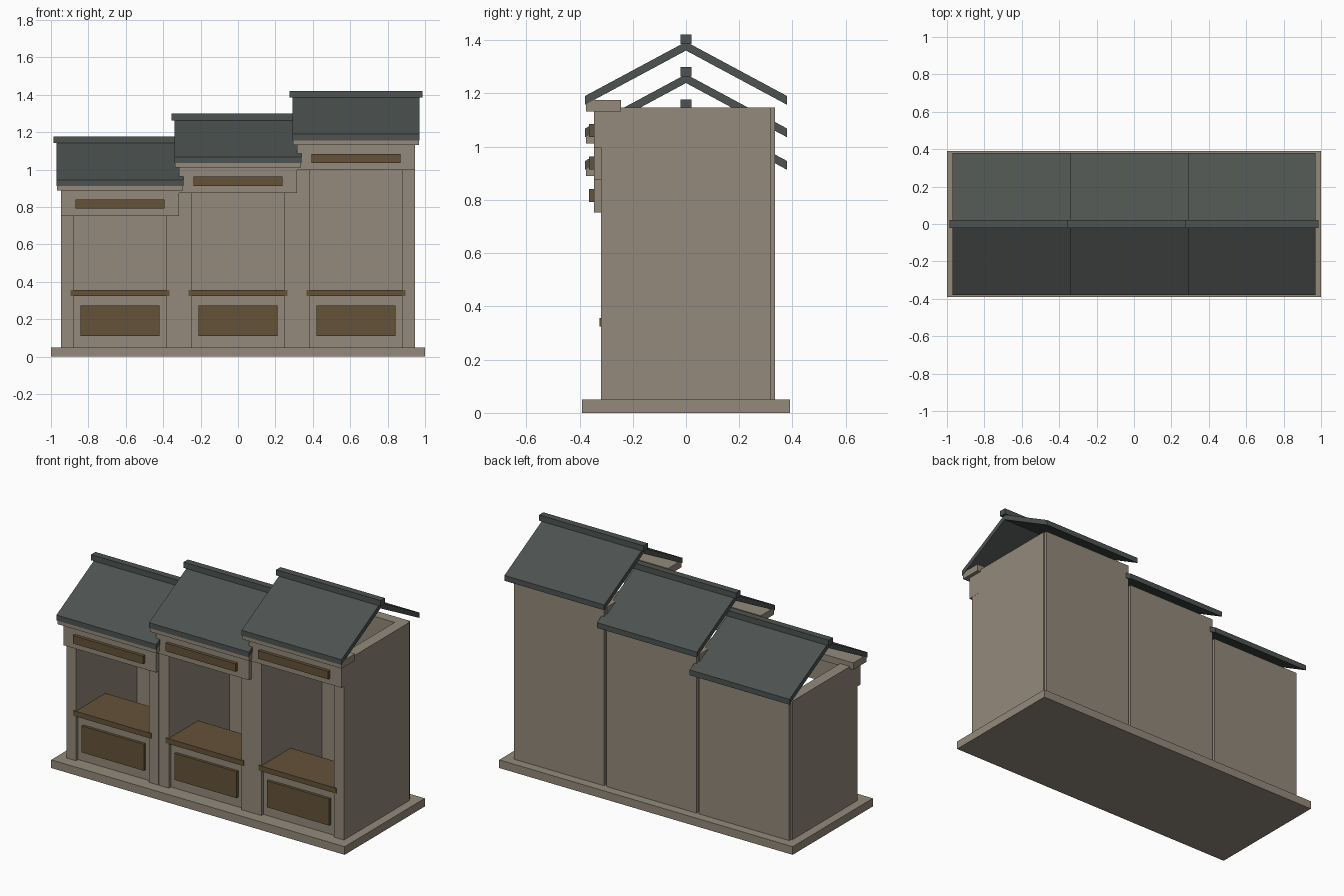
import bpy

if "Cube" in bpy.data.objects:
    bpy.data.objects.remove(bpy.data.objects["Cube"])


def material(name, rgb):
    m = bpy.data.materials.new(name)
    m.diffuse_color = (*rgb, 1)
    m.use_nodes = True
    m.node_tree.nodes["Principled BSDF"].inputs["Base Color"].default_value = m.diffuse_color
    return m


STONE = material("warm stone", (0.292, 0.252, 0.198))
WOOD = material("brown wood", (0.130, 0.085, 0.041))
SLATE = material("dark slate", (0.074, 0.086, 0.080))


def mesh(name, verts, faces, mat):
    me = bpy.data.meshes.new(name)
    me.from_pydata(verts, [], faces)
    me.materials.append(mat)
    ob = bpy.data.objects.new(name, me)
    bpy.context.collection.objects.link(ob)
    return ob


def prism(name, x0, x1, profile, mat):
    """Extrude a (y, z) profile, counter-clockwise seen from +x, along x."""
    n = len(profile)
    verts = [(x, y, z) for x in (x0, x1) for y, z in profile]
    faces = [tuple(range(n - 1, -1, -1)), tuple(range(n, 2 * n))]
    faces += [(i, (i + 1) % n, (i + 1) % n + n, i + n) for i in range(n)]
    return mesh(name, verts, faces, mat)


def box(name, x0, x1, y0, y1, z0, z1, mat):
    return prism(name, x0, x1, [(y0, z0), (y1, z0), (y1, z1), (y0, z1)], mat)


# plinth under the whole row
box("plinth", -1, 1, -0.39, 0.39, 0, 0.05, STONE)

# three stalls, each a step taller than the one to its left
for i in range(3):
    c = (i - 1) * 0.631
    h = 0.903 + 0.122 * i  # wall top

    def part(name, hw, y0, y1, z0, z1, mat):
        return box(f"{name}_{i + 1}", c - hw, c + hw, y0, y1, z0, z1, mat)

    # walls
    for side, s in (("left", -1), ("right", 1)):
        a, b = sorted((c + s * 0.2475, c + s * 0.315))
        box(f"{side}_wall_{i + 1}", a, b, -0.32, 0.317, 0.05, h, STONE)
    part("back_wall", 0.307, 0.27, 0.335, 0.05, h, STONE)

    # counter with its front panel
    part("counter_front", 0.2475, -0.30, -0.26, 0.05, 0.325, STONE)
    part("counter_panel", 0.212, -0.317, -0.30, 0.11, 0.273, WOOD)
    part("counter_top", 0.265, -0.325, -0.035, 0.325, 0.357, WOOD)

    # lintel, blank sign board and cornice
    part("lintel", 0.3155, -0.345, -0.26, h - 0.15, h - 0.012, STONE)
    part("sign_board", 0.239, -0.365, -0.345, h - 0.111, h - 0.062, WOOD)
    part("cornice", 0.338, -0.375, -0.245, h - 0.014, h + 0.028, STONE)

    # open gable roof and ridge cap
    for side, s in (("front", -1), ("rear", 1)):
        prof = [(0, h + 0.214), (0.38 * s, h + 0.01),
                (0.38 * s, h + 0.043), (0, h + 0.247)]
        if s < 0:
            prof.reverse()
        prism(f"{side}_roof_{i + 1}", c - 0.34, c + 0.34, prof, SLATE)
    part("ridge_cap", 0.356, -0.021, 0.021, h + 0.239, h + 0.274, SLATE)
